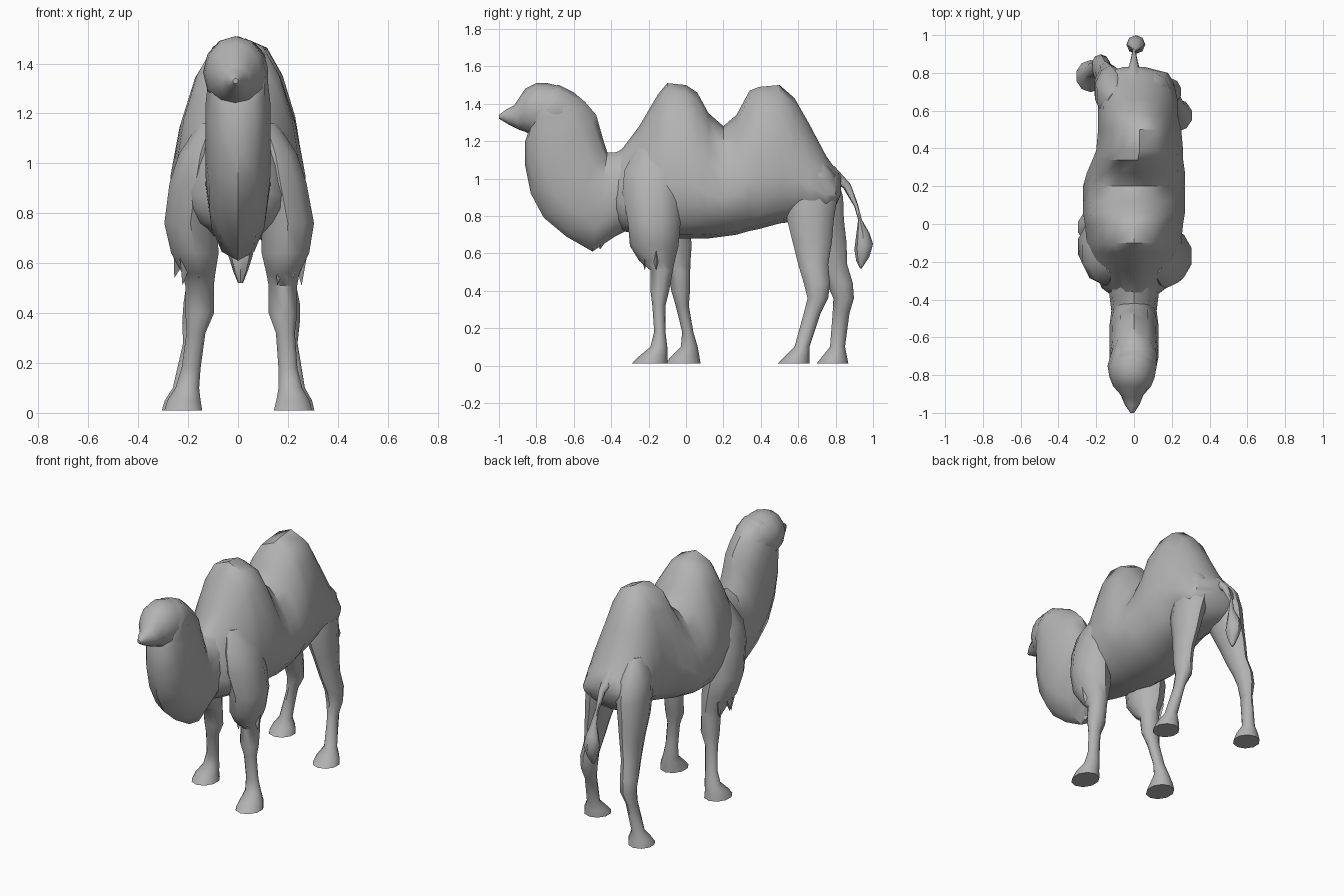
import bpy
import math
from mathutils import Vector

default_cube = bpy.data.objects.get("Cube")
if default_cube:
    bpy.data.objects.remove(default_cube, do_unlink=True)

# One plain grey for the whole animal
grey = bpy.data.materials.new("plain_grey")
grey.use_nodes = True
grey_colour = (0.45, 0.45, 0.45, 1)
grey.diffuse_color = grey_colour
grey.node_tree.nodes["Principled BSDF"].inputs["Base Color"].default_value = grey_colour


def build_object(name, verts, faces):
    mesh = bpy.data.meshes.new(name)
    mesh.from_pydata(verts, [], faces)
    mesh.materials.append(grey)
    obj = bpy.data.objects.new(name, mesh)
    bpy.context.collection.objects.link(obj)
    bpy.ops.object.select_all(action='DESELECT')
    obj.select_set(True)
    bpy.context.view_layer.objects.active = obj
    # Consistent outward normals
    bpy.ops.object.mode_set(mode='EDIT')
    bpy.ops.mesh.select_all(action='SELECT')
    bpy.ops.mesh.normals_make_consistent(inside=False)
    bpy.ops.object.mode_set(mode='OBJECT')
    bpy.ops.object.shade_smooth_by_angle(angle=math.radians(42))
    return obj


def loft(name, rings, sides=12, widest=0.5, taper=0.0, power=lambda ring: 1.0):
    """Skin oval rings, each (centre x, y and z of one edge,
    y and z of the opposite edge, half width), in hundredths.
    Taper narrows towards the first edge; a power below one is boxier."""
    verts, faces = [], []
    for ring in rings:
        x, y_a, z_a, y_b, z_b, half_width = (value / 100 for value in ring)
        edge_a, edge_b = Vector((x, y_a, z_a)), Vector((x, y_b, z_b))
        middle = edge_a.lerp(edge_b, widest)
        for side in range(sides):
            angle = math.tau * side / sides
            reach, spread = math.cos(angle), math.sin(angle)
            edge = edge_a if reach > 0 else edge_b
            point = middle + (edge - middle) * abs(reach)
            width = half_width * (1 - taper * max(0, reach))
            point.x += width * math.copysign(abs(spread) ** power(ring), spread)
            verts.append(point)
    for ring_index in range(len(rings) - 1):
        start = ring_index * sides
        for side in range(sides):
            following = (side + 1) % sides
            faces.append((start + side, start + following,
                          start + sides + following, start + sides + side))
    faces.append(tuple(range(sides)))
    faces.append(tuple(range(len(verts) - sides, len(verts))))
    return build_object(name, verts, faces)


# Body with two humps: y, top, bottom, half width, centre x
body_profile = [
    (-40, 112, 78, 9, 0), (-34, 116, 72, 17, 0), (-25, 128, 70, 21, 0),
    (-15, 145, 69, 24, 0), (-10, 151, 68, 25, 0), (0, 150, 68, 26, 0),
    (6, 146, 68, 27, 0), (12, 135, 68, 27, 0), (20, 128, 69, 27, 0),
    (27, 134, 70, 26, 1), (34, 147, 72, 24, 2), (39, 149, 73, 23, 3),
    (50, 150, 76, 22, 3), (58, 143, 77, 21, 2), (66, 129, 78, 21, 2),
    (75, 112, 80, 20, 1), (80, 105, 85, 17, 1), (83, 102, 92, 6, 0),
]


def hump_power(ring):
    """Round domes at the humps, plain ovals in the dips."""
    return min(1.0, 0.75 + (151 - ring[2]) * 0.012)


loft("body", [(x, y, top, y, bottom, width)
              for y, top, bottom, width, x in body_profile],
     sides=16, widest=0.65, taper=0.2, power=hump_power)

# Thick hanging neck that curls up into the head
loft("neck", [
    (0, -24, 118, -28, 74, 13), (0, -38, 114, -38, 69, 13),
    (0, -42, 114, -50, 61, 12), (0, -44, 120, -64, 69, 13),
    (0, -46, 127, -76, 79, 13), (0, -48, 134, -83, 92, 13),
    (0, -54, 141, -86, 107, 13), (0, -60, 146, -86, 120, 12),
    (0, -68, 150, -84, 126, 12), (0, -77, 149, -83, 132, 9),
], power=lambda ring: 0.88)

# Head narrowing to a pointed muzzle
loft("head", [
    (0, -58, 143, -62, 125, 9), (0, -66, 149, -70, 123, 12),
    (-1, -74, 151, -76, 122, 13), (-1, -80, 151, -82, 123, 12),
    (-1, -86, 148, -86, 125, 10), (-1, -92, 139, -89, 126, 6),
    (-1, -96, 137, -95, 129, 4), (-1, -100, 134, -100, 132, 1),
])

# Legs: height, front y, back y, centre x, half width
front_leg_profile = [
    (116, -27, -8, 11, 5), (104, -33, -1, 15, 9), (92, -34, -2, 17, 11),
    (76, -31, -3, 20, 11), (64, -30, -4, 19, 10), (56, -25, -6, 18, 7),
    (51, -19, -7, 18, 6), (40, -19, -9, 18, 6), (32, -18, -11, 19, 4),
    (18, -17, -11, 20, 4), (10, -19, -10, 21, 5), (5, -25, -10, 22, 7),
    (1, -29, -10, 22, 8),
]
hind_leg_profile = [
    (114, 58, 70, 9, 5), (102, 54, 80, 11, 9), (90, 53, 81, 12, 9),
    (78, 54, 79, 14, 8), (66, 57, 78, 16, 6), (54, 60, 76, 18, 5),
    (44, 63, 77, 20, 5), (36, 65, 76, 20, 5), (28, 63, 72, 21, 3),
    (10, 58, 66, 23, 4), (5, 53, 66, 23, 7), (1, 49, 66, 23, 8),
]


def build_leg(name, profile, mirror, stride, lean):
    """Mirror a leg, swing it back towards the foot and bend its knee sideways."""
    rings = []
    for height, front, back, x, width in profile:
        swing = stride * max(0, 1 - height / 105)
        bend = lean * max(0, 1 - abs(height - 45) / 45)
        rings.append((x * mirror + bend, front + swing, height,
                      back + swing, height, width))
    loft(name, rings, sides=10)


def build_tuft(name, base, tip, radius):
    """A three-sided lock of wool."""
    corners = [Vector(base) + Vector((math.cos(turn), math.sin(turn), 0)) * radius
               for turn in (0, math.tau / 3, math.tau * 2 / 3)]
    build_object(name, corners + [Vector(tip)],
                 [(0, 1, 2), (0, 1, 3), (1, 2, 3), (2, 0, 3)])


for side_name, mirror, front_stride, hind_stride, lean in (
        ("left", 1, 0, 0, 0), ("right", -1, 18, 21, 3)):
    build_leg(side_name + "_front_leg", front_leg_profile, mirror, front_stride, lean)
    build_leg(side_name + "_hind_leg", hind_leg_profile, mirror, hind_stride, lean)
    # Ragged wool cuff above the front knee
    cuff_y = -0.16 + front_stride * 0.0042
    for lock in range(6):
        angle = math.tau * lock / 6
        across, along = math.cos(angle) * 0.05, math.sin(angle) * 0.07
        drop = 0.03 * (lock % 2)
        build_tuft(f"{side_name}_cuff_tuft_{lock}",
                   (mirror * 0.19 + across, cuff_y + along, 0.62),
                   (mirror * 0.19 + across * 1.3, cuff_y + along, 0.51 + drop), 0.035)

# Wool under the neck
build_tuft("chest_tuft", (0, -0.44, 0.72), (0, -0.46, 0.62), 0.06)

# Tail with a pointed tuft
loft("tail", [
    (0, 79, 107, 79, 98, 4), (0, 88, 97, 84, 95, 2), (0, 92, 86, 90, 85, 1),
    (1, 94, 78, 92, 78, 2), (1, 98, 71, 91, 70, 4), (1, 100, 65, 90, 62, 5),
    (1, 98, 58, 91, 56, 3), (1, 94, 52, 93, 52, 1),
], sides=8)
